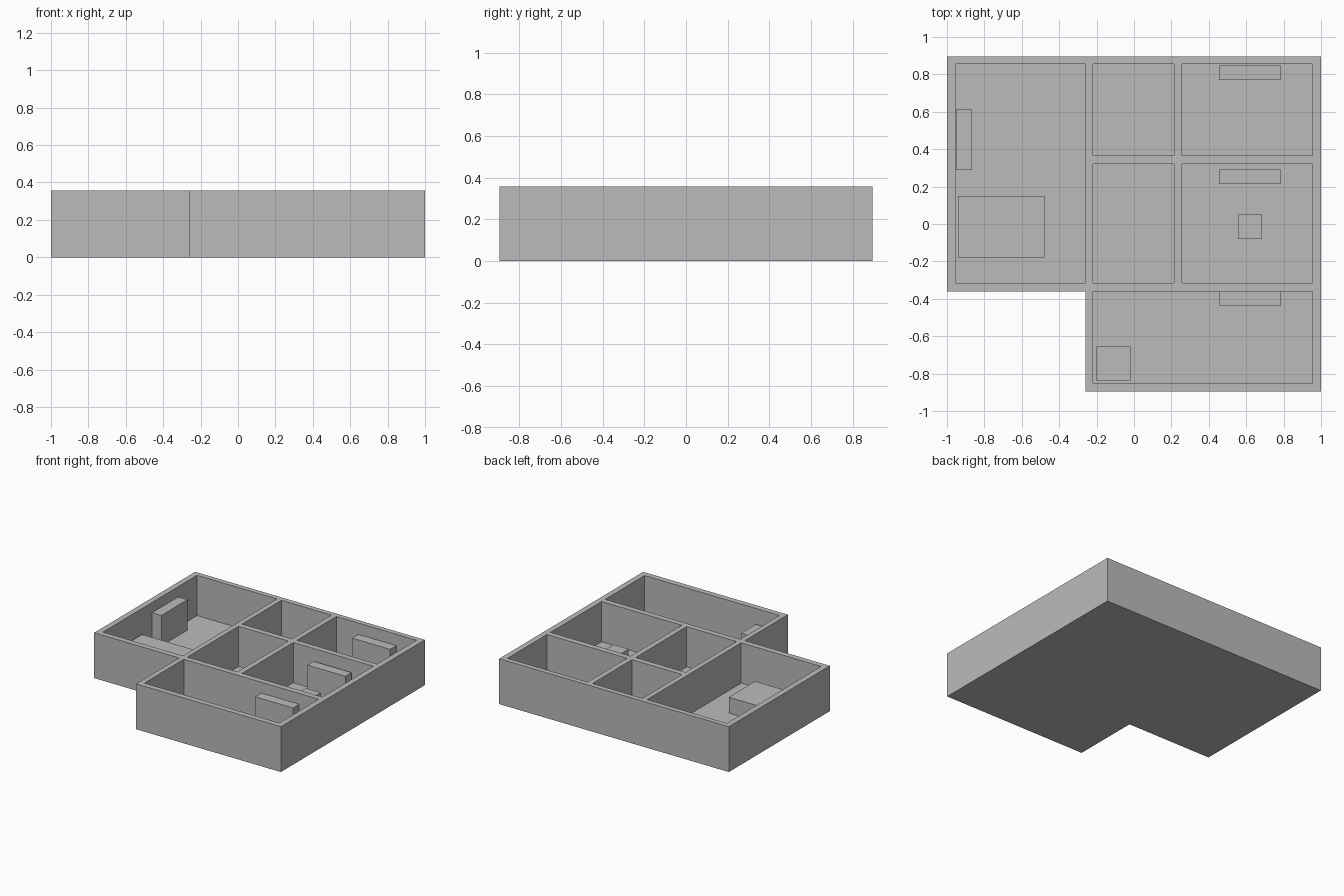
import bpy
import bmesh

cube = bpy.data.objects.get("Cube")
if cube:
    bpy.data.objects.remove(cube, do_unlink=True)

grey = bpy.data.materials.new("plain_grey")
grey.use_nodes = True
grey.diffuse_color = (0.5, 0.5, 0.5, 1)
grey.node_tree.nodes["Principled BSDF"].inputs["Base Color"].default_value = (0.5, 0.5, 0.5, 1)

FLOOR = 0.04
TOP = 0.357


def add_object(name, bm):
    mesh = bpy.data.meshes.new(name)
    bmesh.ops.recalc_face_normals(bm, faces=bm.faces)
    bm.to_mesh(mesh)
    bm.free()
    mesh.materials.append(grey)
    obj = bpy.data.objects.new(name, mesh)
    bpy.context.collection.objects.link(obj)
    return obj


def prism(name, outline, z0, z1):
    bm = bmesh.new()
    face = bm.faces.new([bm.verts.new((x, y, z0)) for x, y in outline])
    grown = bmesh.ops.extrude_face_region(bm, geom=[face], use_keep_orig=True)
    for v in grown["geom"]:
        if isinstance(v, bmesh.types.BMVert):
            v.co.z = z1
    return add_object(name, bm)


def box(name, x0, x1, y0, y1, z0, z1):
    return prism(name, [(x0, y0), (x1, y0), (x1, y1), (x0, y1)], z0, z1)


# L-shaped shell
house = prism("house_walls", [(-1, 0.895), (-1, -0.36), (-0.26, -0.36),
                              (-0.26, -0.895), (1, -0.895), (1, 0.895)], 0, TOP)

# Rooms hollowed out of the shell, leaving walls and floor
rooms = {
    "bedroom": (-0.955, -0.26, -0.315, 0.855),
    "back_middle_room": (-0.22, 0.215, 0.365, 0.855),
    "back_left_room": (0.257, 0.955, 0.365, 0.855),
    "centre_room": (-0.22, 0.215, -0.315, 0.32),
    "side_room": (0.257, 0.955, -0.315, 0.32),
    "front_room": (-0.22, 0.955, -0.85, -0.36),
}
for name, extent in rooms.items():
    cutter = box(name + "_cutter", *extent, FLOOR, TOP + 0.2)
    cutter.hide_render = True
    cutter.hide_set(True)
    cut = house.modifiers.new(name, "BOOLEAN")
    cut.operation = "DIFFERENCE"
    cut.solver = "EXACT"
    cut.object = cutter

# Furniture standing on the floor
box("bed", -0.94, -0.478, -0.178, 0.15, FLOOR, 0.165)
box("wardrobe", -0.95, -0.87, 0.29, 0.615, FLOOR, 0.28)
box("corner_cabinet", -0.2, -0.02, -0.838, -0.655, FLOOR, 0.238)
box("stool", 0.555, 0.685, -0.08, 0.05, FLOOR, 0.18)
for name, y in (("back_shelf", 0.77), ("side_shelf", 0.215), ("front_shelf", -0.437)):
    box(name, 0.455, 0.785, y, y + 0.077, FLOOR, 0.272)
